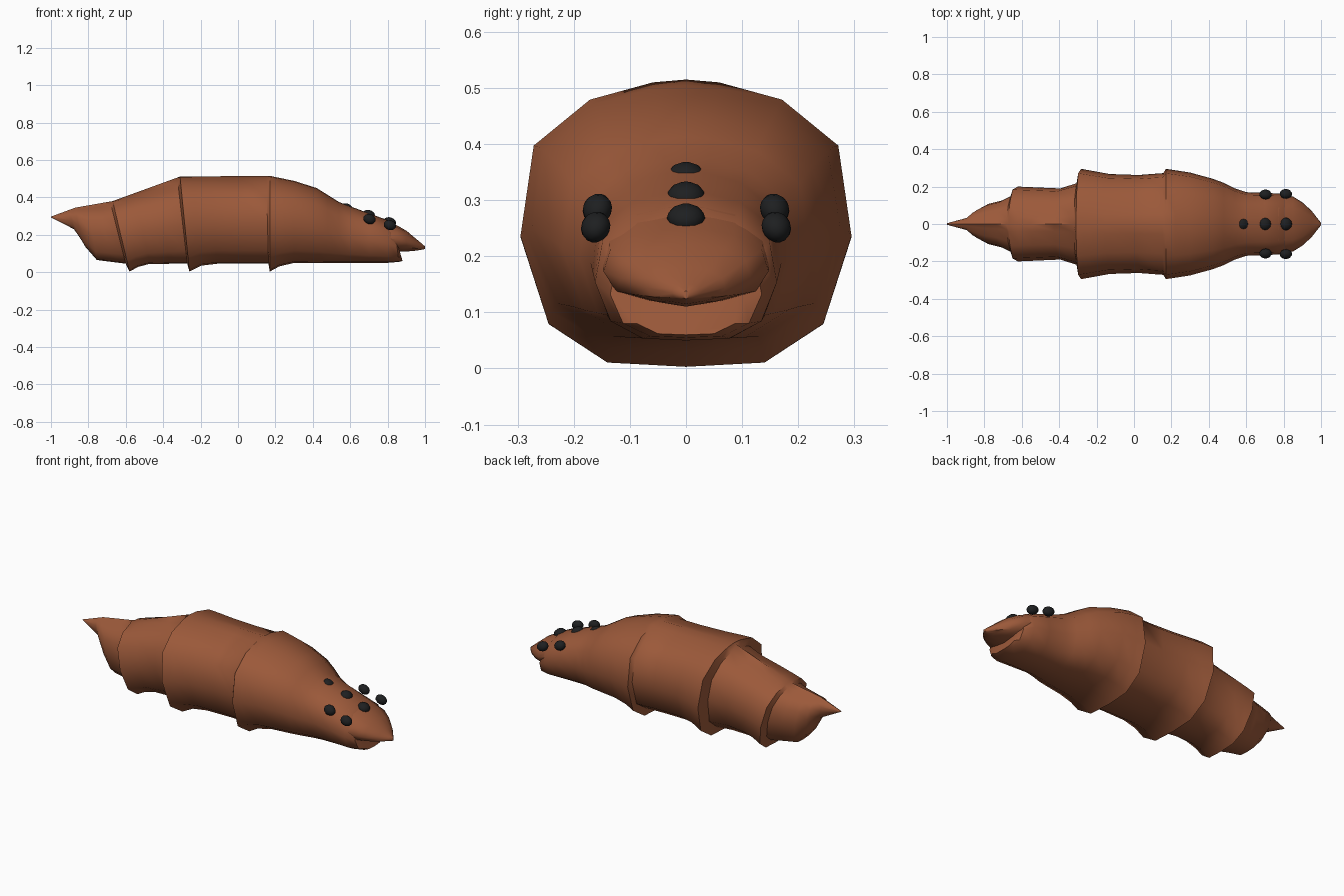
import bpy, bmesh, math
from mathutils import Matrix, Vector

if "Cube" in bpy.data.objects:
    bpy.data.objects.remove(bpy.data.objects["Cube"])


def material(name, rgb):
    m = bpy.data.materials.new(name)
    m.diffuse_color = (*rgb, 1)
    m.use_nodes = True
    m.node_tree.nodes["Principled BSDF"].inputs["Base Color"].default_value = m.diffuse_color
    return m


brown = material("brown skin", (0.33, 0.10, 0.042))
black = material("black eye", (0.013, 0.014, 0.015))


def curve(points, x):
    """Straight-line interpolation through (x, value) points."""
    if x <= points[0][0]:
        return points[0][1]
    for (a, u), (b, v) in zip(points, points[1:]):
        if x <= b:
            return u + (v - u) * (x - a) / (b - a)
    return points[-1][1]


def finish(bm, name, mat, angle):
    bmesh.ops.recalc_face_normals(bm, faces=bm.faces)
    me = bpy.data.meshes.new(name)
    bm.to_mesh(me)
    bm.free()
    me.materials.append(mat)
    ob = bpy.data.objects.new(name, me)
    bpy.context.collection.objects.link(ob)
    bpy.ops.object.select_all(action='DESELECT')
    ob.select_set(True)
    bpy.context.view_layer.objects.active = ob
    bpy.ops.object.shade_smooth_by_angle(angle=math.radians(angle))


def loft(name, rings, profile):
    """Skin rings of (x top, x bottom, z top, z bottom, half width, shoulder drop)."""
    bm = bmesh.new()
    half = profile + [(-a, b) for a, b in profile[-2:0:-1]]
    loops = []
    for xt, xb, zt, zb, w, drop in rings:
        loop = []
        for a, b in half:
            if 0.6 < b < 1:
                b -= drop
            loop.append(bm.verts.new((xb + (xt - xb) * b, a * w, zb + (zt - zb) * b)))
        loops.append(loop)
    n = len(half)
    for p, q in zip(loops, loops[1:]):
        for i in range(n):
            j = (i + 1) % n
            bm.faces.new((p[i], p[j], q[j], q[i]))
    bm.faces.new(loops[0])
    bm.faces.new(loops[-1])
    finish(bm, name, brown, 45)


# Outline of the back, seen from the side
back = [(-1, .297), (-.87, .345), (-.67, .38), (-.31, .511), (.17, .515), (.30, .488),
        (.42, .45), (.54, .375), (.60, .352), (.80, .278), (.9, .222), (1, .138)]
profile = [(0, 1), (.2, .99), (.58, .93), (.92, .77), (1, .455),
           (.83, .15), (.475, .015), (0, 0)]


def flare(d, reach):
    """1 at a rim, easing to 0 at the given distance from it."""
    return max(0, 1 - d / reach) ** 2


# Head segment, widening back to its rim
head_width = [(.17, .295), (.30, .275), (.42, .242), (.48, .22), (.54, .19), (.60, .17),
              (.80, .162), (.86, .135), (.88, .105)]
rings = []
for x in (.88, .86, .80, .70, .60, .54, .48, .42, .30, .22, .17):
    lip = max(0, x - .84)           # the chin leans back under the jaw
    rings.append((x - lip, x, curve(back, x) - lip, .05 - .047 * flare(x - .17, .14) + lip * .25,
                  curve(head_width, x), 0))


# Two middle segments, tucked in at the front and flared at the rear rim
def segment(start, end, lean_a, lean_b, w_start, w_mid, w_end, ridge):
    for t in (0, .3, .65, .85, 1):
        x = start + (end - start) * t
        lean = lean_a + (lean_b - lean_a) * t
        w = curve([(0, w_start), (.3, w_mid), (.65, w_mid + .005), (1, w_end)], t)
        zb = .045 - .042 * flare(x - end, .13)
        rings.append((x - lean, x + lean, curve(back, x - lean), zb, w, ridge * (1 - t)))


segment(.157, -.285, .006, .025, .272, .262, .295, .03)
segment(-.298, -.625, .027, .045, .222, .190, .200, .06)

# Tail segment, narrowing to a raised point
tail_width = [(-1, .004), (-.89, .034), (-.85, .07), (-.78, .108), (-.71, .125), (-.64, .16)]
tail_floor = [(-1, .293), (-.89, .23), (-.85, .165), (-.82, .105), (-.78, .065), (-.64, .045)]
for x in (-.642, -.71, -.78, -.835, -.855, -.89, -1):
    lean = .042 * (x + 1) / .36
    rings.append((x - lean, x + lean, curve(back, x - lean), curve(tail_floor, x),
                  curve(tail_width, x), .05 if x > -1 else 0))
loft("body", rings, profile)

# Upper jaw: pointed beak that overhangs the mouth
jaw_width = [(.77, .15), (.85, .147), (.90, .116), (.95, .07), (1, .006)]
jaw_rings = [(x, x, curve(back, x), .11 + .014 * flare(1 - x, .12), curve(jaw_width, x), 0)
             for x in (.77, .85, .90, .95, .985, 1)]
jaw_profile = [(0, 1), (.2, .99), (.58, .92), (.92, .72), (1, .45),
               (.85, .2), (.45, .08), (0, 0)]
loft("upper_jaw", jaw_rings, jaw_profile)

# Eyes: a middle row of three and two on each side
spots = [(.58, 0, .342), (.70, 0, .307), (.812, 0, .268)]
for s in (-1, 1):
    spots += [(.703, s * .158, .284), (.812, s * .161, .252)]
bm = bmesh.new()
for x, y, z in spots:
    tilt = Matrix.Rotation(math.radians(20), 4, 'Y')
    roll = Matrix.Rotation(-math.copysign(math.radians(50), y) if y else 0, 4, 'X')
    size = Matrix.Diagonal((.034, .028 if y else .034, .025, 1))
    bmesh.ops.create_uvsphere(bm, u_segments=12, v_segments=8, radius=1,
                              matrix=Matrix.Translation(Vector((x, y, z))) @ tilt @ roll @ size)
finish(bm, "eyes", black, 60)
